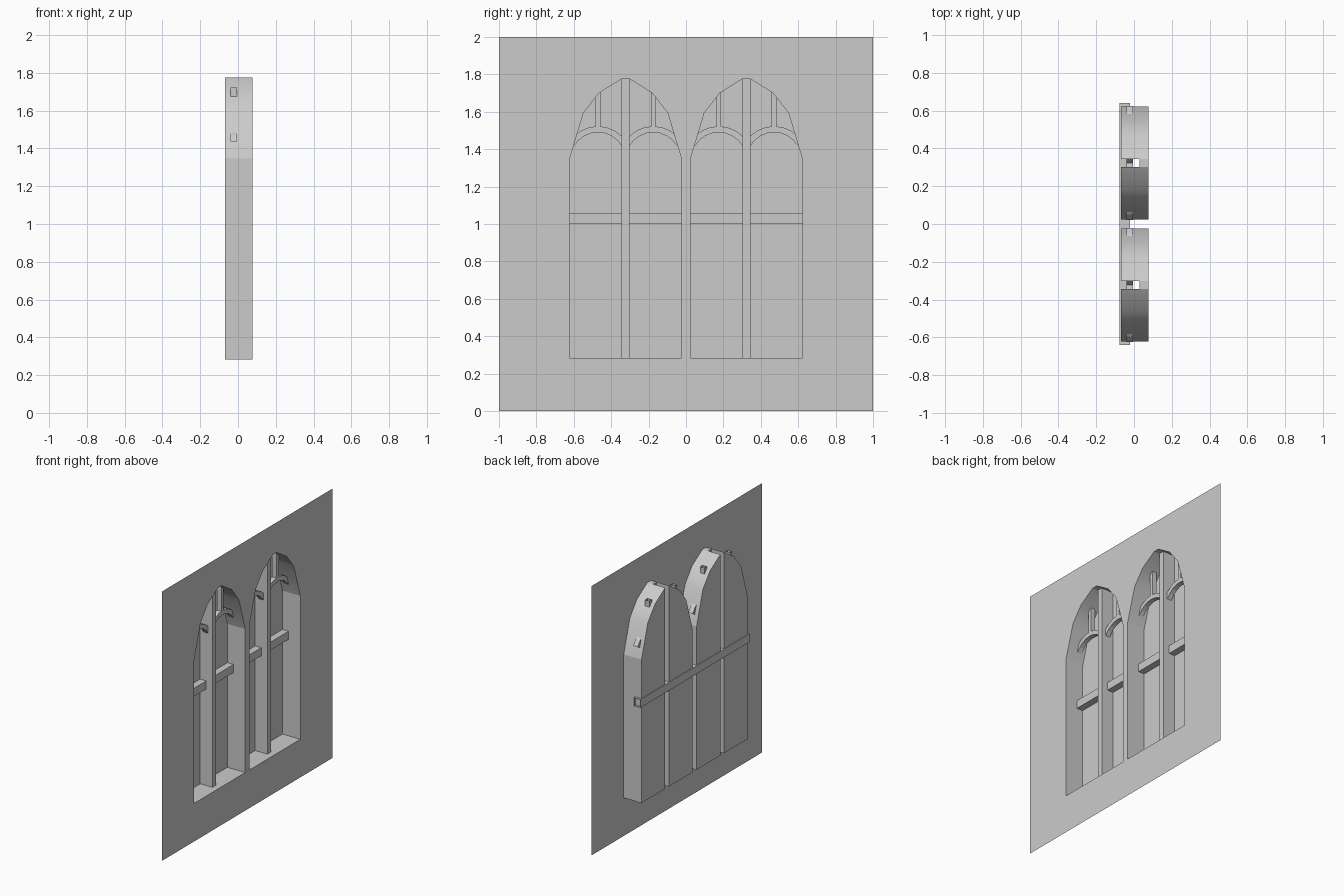
import bpy, bmesh, math

if "Cube" in bpy.data.objects:
    bpy.data.objects.remove(bpy.data.objects["Cube"])

X_WALL, X_BACK, X_MULL = 0.076, -0.07, 0.03   # wall plane, glass plane, mullion front
CENTRES = (-0.323, 0.323)
M = 0.021                                     # mullion half width
SILL, CROWN = 0.283, 1.776
# half outline of a lancet: (offset from centre, z)
HALF = [(M, SILL), (0.299, SILL), (0.299, 1.348), (0.225, 1.594), (0.142, 1.70), (M, CROWN)]


def finish(bm, name):
    me = bpy.data.meshes.new(name)
    bm.to_mesh(me)
    bm.free()
    ob = bpy.data.objects.new(name, me)
    bpy.context.collection.objects.link(ob)
    return ob


def tube(name, sections):
    """Open-ended sleeve through a series of four-cornered sections."""
    bm = bmesh.new()
    rings = [[bm.verts.new(p) for p in s] for s in sections]
    for a, b in zip(rings, rings[1:]):
        for i in range(4):
            j = (i + 1) % 4
            bm.faces.new((a[i], a[j], b[j], b[i]))
    bmesh.ops.recalc_face_normals(bm, faces=bm.faces)
    return finish(bm, name)


# Wall sheet with two recessed twin-light windows, mullions hollow from behind
bm = bmesh.new()


def quad(a, b, xa, xb):
    pts = ((xa, *a), (xa, *b), (xb, *b), (xb, *a))
    return bm.faces.new([bm.verts.new(p) for p in pts])


wall_edges = []


def wall_loop(pts):
    vs = [bm.verts.new((X_WALL, y, z)) for y, z in pts]
    for i, v in enumerate(vs):
        wall_edges.append(bm.edges.new((v, vs[(i + 1) % len(vs)])))


wall_loop([(-1, 0), (1, 0), (1, 2), (-1, 2)])
for c in CENTRES:
    right = [(c + o, z) for o, z in HALF]
    left = [(c - o, z) for o, z in HALF]
    wall_loop(right + left[::-1])
bmesh.ops.triangle_fill(bm, edges=wall_edges, use_beauty=True, use_dissolve=False, normal=(1, 0, 0))

for c in CENTRES:
    for s in (1, -1):
        pts = [(c + s * o, z) for o, z in HALF]
        for a, b in zip(pts, pts[1:]):                     # reveals
            quad(a, b, X_BACK, X_MULL)
            quad(a, b, X_MULL, X_WALL)
        quad(pts[0], pts[-1], X_BACK, X_MULL)              # mullion side
        bm.faces.new([bm.verts.new((X_BACK, y, z)) for y, z in pts])   # blind light
    for z in (SILL, CROWN):                                # sill and crown before mullion
        quad((c - M, z), (c + M, z), X_MULL, X_WALL)
    bm.faces.new([bm.verts.new((X_MULL, c + y, z)) for y, z in
                  ((-M, SILL), (M, SILL), (M, CROWN), (-M, CROWN))])   # mullion front

bmesh.ops.remove_doubles(bm, verts=bm.verts, dist=0.0005)
bmesh.ops.recalc_face_normals(bm, faces=bm.faces)
bm.normal_update()
if sum(f.normal.x * f.calc_area() for f in bm.faces) < 0:
    bmesh.ops.reverse_faces(bm, faces=bm.faces)
bm.normal_update()
for f in bm.faces:                                         # smooth arch curve only
    n = f.normal
    f.smooth = abs(n.x) < 0.1 and abs(n.y) < 0.99 and abs(n.z) < 0.99
finish(bm, "wall_with_windows")

# Transom running through both windows
tube("transom", [[(-0.076, y, 1.0), (-0.02, y, 1.0), (-0.02, y, 1.06), (-0.076, y, 1.06)]
                 for y in (-0.64, 0.64)])

# Tracery: an arched head and a short upright in each light
XA, XB = -0.04, -0.004
ZC, R_IN, R_OUT, SEG = 1.343, 0.147, 0.18, 8
for c in CENTRES:
    for s in (-1, 1):
        y0 = c + s * 0.148
        secs = []
        for i in range(SEG + 1):
            t = math.radians(-59 + 118 * i / SEG)
            secs.append([(x, y0 + r * math.sin(t), ZC + r * math.cos(t))
                         for x, r in ((XA, R_IN), (XB, R_IN), (XB, R_OUT), (XA, R_OUT))])
        tube("tracery_arch", secs)
        w = 0.013
        tube("tracery_upright", [[(XA, y0 - w, z), (XB, y0 - w, z), (XB, y0 + w, z), (XA, y0 + w, z)]
                                 for z in (1.515, 1.722)])
